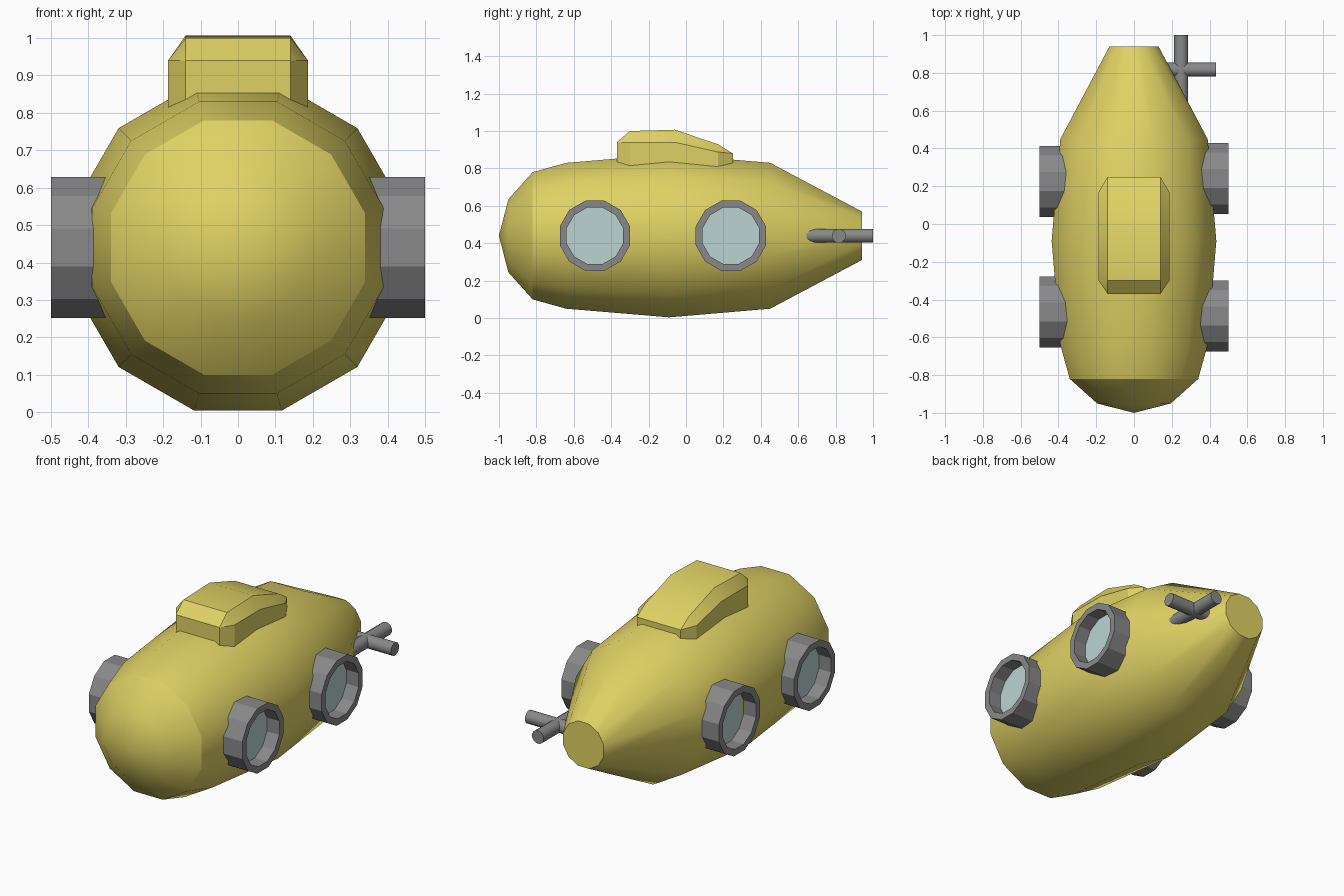
import bpy, bmesh, math
from mathutils import Vector, Matrix

cube = bpy.data.objects.get("Cube")
if cube:
    bpy.data.objects.remove(cube, do_unlink=True)

CZ = 0.44                                  # height of the hull axis
APOTHEM = math.cos(math.pi / 12)           # flat-to-corner ratio of a 12-gon


def material(name, rgb):
    m = bpy.data.materials.new(name)
    m.use_nodes = True
    m.diffuse_color = (*rgb, 1)
    bsdf = m.node_tree.nodes["Principled BSDF"]
    bsdf.inputs["Base Color"].default_value = (*rgb, 1)
    bsdf.inputs["Roughness"].default_value = 0.6
    return m


YELLOW = material("hull yellow", (0.74, 0.64, 0.127))
GREY = material("metal grey", (0.25, 0.25, 0.255))
GLASS = material("window glass", (0.50, 0.66, 0.65))


def finish(name, bm, mat, angle):
    bmesh.ops.recalc_face_normals(bm, faces=bm.faces[:])
    me = bpy.data.meshes.new(name)
    bm.to_mesh(me)
    bm.free()
    me.materials.append(mat)
    ob = bpy.data.objects.new(name, me)
    bpy.context.collection.objects.link(ob)
    bpy.ops.object.select_all(action='DESELECT')
    ob.select_set(True)
    bpy.context.view_layer.objects.active = ob
    bpy.ops.object.shade_smooth_by_angle(angle=math.radians(angle))
    return ob


def lathe(name, profile, axis, centre, mat, angle, loop=False, sides=12):
    """Sweep (position along axis, flat radius) points round the x or y axis."""
    bm = bmesh.new()
    rings = []
    for t, r in profile:
        ring = []
        for i in range(1 if r == 0 else sides):
            a = 2 * math.pi * (i + 0.5) / sides
            u, w = (r / APOTHEM * f(a) for f in (math.cos, math.sin))
            p = (t, u, w) if axis == 'x' else (u, t, w)
            ring.append(bm.verts.new(Vector(p) + Vector(centre)))
        rings.append(ring)
    pairs = list(zip(rings, rings[1:] + rings[:1])) if loop else list(zip(rings, rings[1:]))
    for a, b in pairs:
        for i in range(sides):
            j = (i + 1) % sides
            if len(a) == 1:
                bm.faces.new((a[0], b[i], b[j]))
            else:
                bm.faces.new((a[i], a[j], b[j], b[i]))
    if not loop:
        for ring in (rings[0], rings[-1]):
            if len(ring) > 1:
                bm.faces.new(ring)
    return finish(name, bm, mat, angle)


# Hull: rounded nose, swelling middle and tapered tail with a flat end
hull_profile = [(-1.0, 0), (-0.95, 0.195), (-0.82, 0.34), (-0.64, 0.39),
                (-0.09, 0.436), (0.45, 0.39), (0.94, 0.13)]
lathe("hull", hull_profile, 'y', (0, 0, CZ), YELLOW, 31)

# Portholes: thick rings on both flanks with recessed panes
portholes = {"front_left": (1, -0.487), "rear_left": (1, 0.24),
             "front_right": (-1, -0.465), "rear_right": (-1, 0.225)}
for place, (side, y) in portholes.items():
    frame = [(side * x, r) for x, r in
             ((0.30, 0.188), (0.50, 0.188), (0.50, 0.151), (0.30, 0.151))]
    lathe(place + "_porthole_frame", frame, 'x', (0, y, CZ), GREY, 29, loop=True)
    pane = [(side * 0.412, 0.153), (side * 0.421, 0.153)]
    lathe(place + "_porthole_glass", pane, 'x', (0, y, CZ), GLASS, 29)

# Cabin: centre strip with a curved roof and chamfered cheeks each side
ROOF = [(-0.37, 0.94), (-0.30, 1.0), (-0.06, 1.007), (0.17, 0.93), (0.25, 0.88)]
CHEEK = [(-0.30, 0.94), (-0.06, 0.94), (0.17, 0.888)]
BASE = 0.74
bm = bmesh.new()


def row(points, x, z=None):
    return [bm.verts.new((x, y, h if z is None else z)) for y, h in points]


roofs = {s: row(ROOF, 0.14 * s) for s in (-1, 1)}
floors = {}
for s in (-1, 1):
    top, cheek = roofs[s], row(CHEEK, 0.187 * s)
    low = row([ROOF[0]], 0.14 * s, BASE) + row(CHEEK, 0.187 * s, BASE) \
        + row([ROOF[-1]], 0.14 * s, BASE)
    floors[s] = low
    upper = [top[0]] + cheek + [top[-1]]
    for i in range(4):
        bm.faces.new((low[i], low[i + 1], upper[i + 1], upper[i]))
    for i in range(2):
        bm.faces.new((cheek[i], cheek[i + 1], top[i + 2], top[i + 1]))
    bm.faces.new((top[0], cheek[0], top[1]))
    bm.faces.new((top[-1], top[-2], cheek[-1]))
for i in range(4):
    bm.faces.new((roofs[-1][i], roofs[1][i], roofs[1][i + 1], roofs[-1][i + 1]))
for i in (0, -1):
    bm.faces.new((roofs[-1][i], roofs[1][i], floors[1][i], floors[-1][i]))
bm.faces.new(floors[-1] + floors[1][::-1])
finish("cabin", bm, YELLOW, 30)

# Crossed rods beside the tail
rod = [(-0.183, 0.037), (0.183, 0.037)]
lathe("tail_rod_lengthwise", rod, 'y', (0.25, 0.817, CZ), GREY, 31)
lathe("tail_rod_crosswise", rod, 'x', (0.252, 0.817, CZ), GREY, 31)
